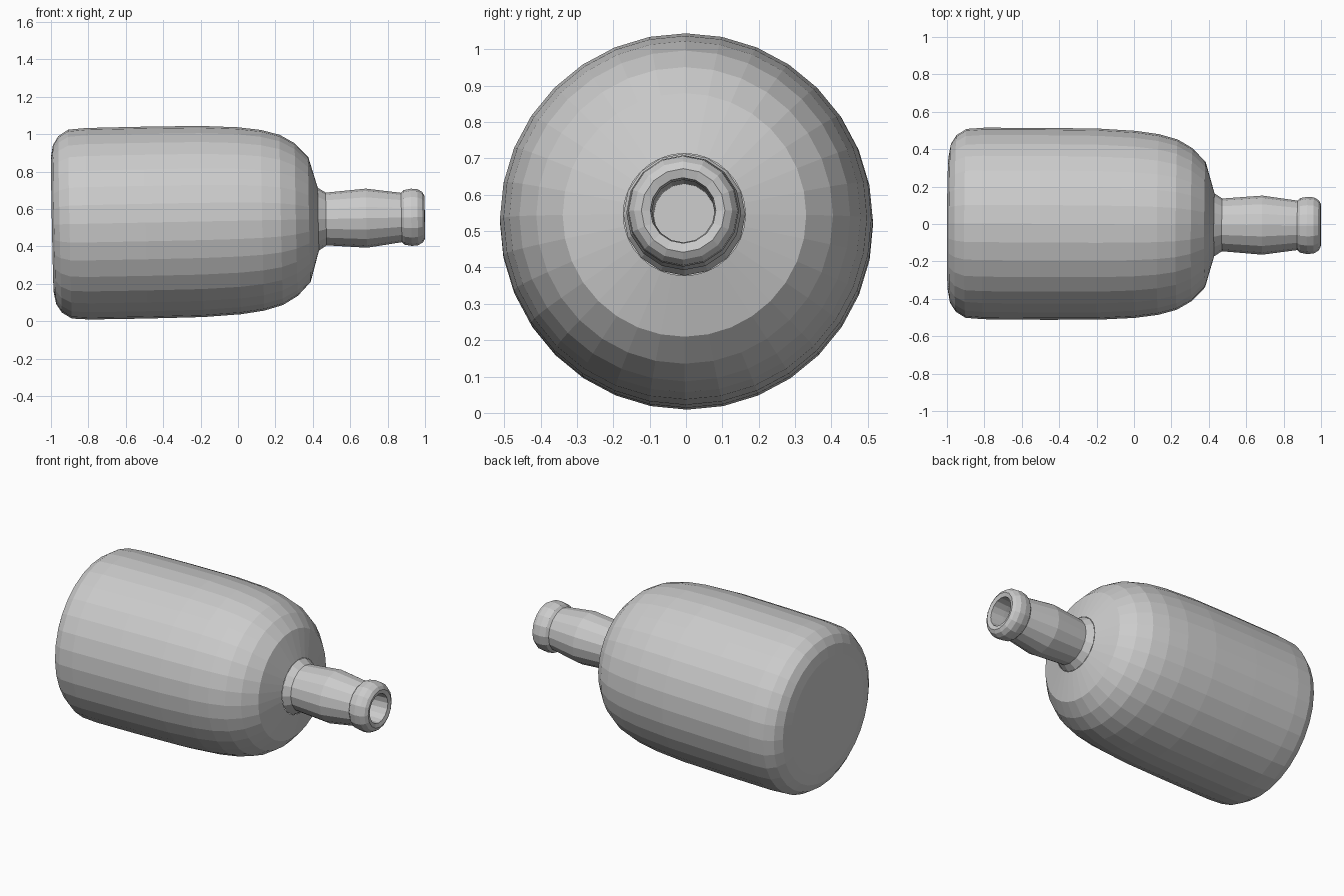
import bpy, bmesh, math
from mathutils import Vector

cube = bpy.data.objects.get("Cube")
if cube:
    bpy.data.objects.remove(cube, do_unlink=True)

grey = bpy.data.materials.new("light grey")
grey.use_nodes = True
colour = (0.6, 0.6, 0.6, 1)
grey.diffuse_color = colour
grey.node_tree.nodes["Principled BSDF"].inputs["Base Color"].default_value = colour

# The bottle lies on its side with its axis slightly tilted
ORIGIN = Vector((-0.993, 0.004, 0.517))
TILT = Vector((1, -0.006, 0.02)).to_track_quat('Z', 'Y')


def lathe(name, profile, sides):
    """Spin (distance along axis, radius) points; radius 0 closes an end."""
    bm = bmesh.new()
    rings = []
    for t, r in profile:
        if r == 0:
            rings.append([bm.verts.new((0, 0, t))] * sides)
            continue
        rings.append([bm.verts.new((r * math.cos(math.tau * i / sides),
                                    r * math.sin(math.tau * i / sides), t))
                      for i in range(sides)])
    for a, b in zip(rings, rings[1:]):
        for i in range(sides):
            j = (i + 1) % sides
            corners = dict.fromkeys((a[i], a[j], b[j], b[i]))
            bm.faces.new(list(corners))
    mesh = bpy.data.meshes.new(name)
    bm.to_mesh(mesh)
    bm.free()
    mesh.materials.append(grey)
    obj = bpy.data.objects.new(name, mesh)
    obj.location = ORIGIN
    obj.rotation_mode = 'QUATERNION'
    obj.rotation_quaternion = TILT
    bpy.context.collection.objects.link(obj)
    return obj


# Body: base, rounded foot, straight wall and rounded shoulder
lathe("bottle_body", [
    (0, 0), (0, 0.36), (0.012, 0.425), (0.042, 0.472), (0.095, 0.505),
    (0.19, 0.512), (0.5, 0.513), (0.8, 0.511), (1.0, 0.5), (1.125, 0.483),
    (1.225, 0.455), (1.305, 0.408), (1.375, 0.335), (1.423, 0.168)], 32)

# Neck: flared root, bulging throat, rolled lip and hollow bore
lathe("bottle_neck", [
    (1.423, 0.168), (1.465, 0.141), (1.68, 0.158), (1.868, 0.132),
    (1.882, 0.146), (1.92, 0.153), (1.955, 0.15), (1.98, 0.135),
    (1.992, 0.115), (1.985, 0.09), (1.9, 0.086), (1.45, 0.084),
    (1.45, 0)], 16)
